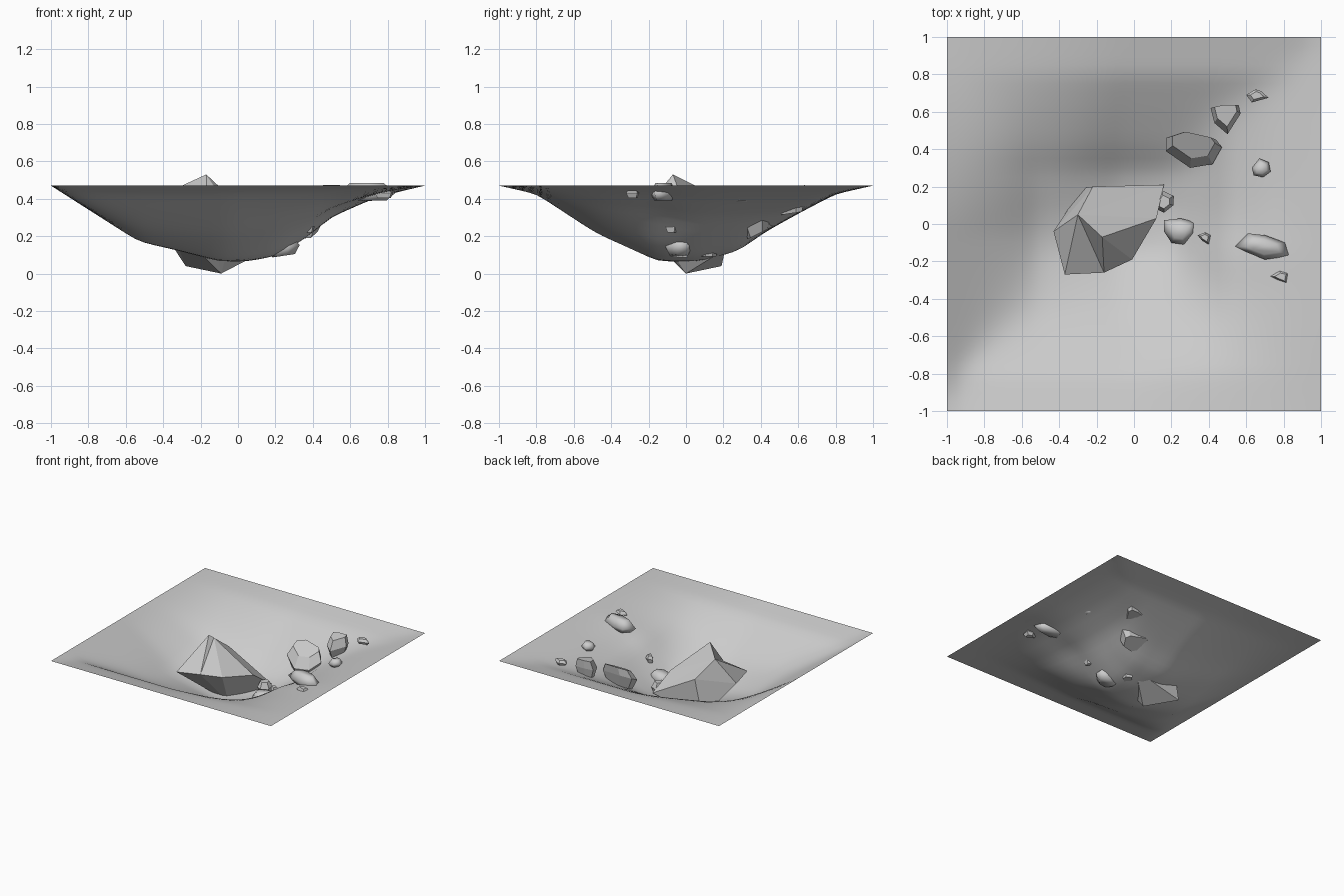
import bpy, bmesh, math

if "Cube" in bpy.data.objects:
    bpy.data.objects.remove(bpy.data.objects["Cube"])

RIM, FLOOR = 0.47, 0.065
# bowl profiles along x and along y
PX = [(-1, .47), (-.53, .17), (-.33, .125), (-.1, .065), (.05, .065),
      (.22, .095), (.37, .19), (.5, .3), (.7, .39), (.85, .435), (1, .47)]
PY = [(-1, .47), (-.8, .425), (-.48, .215), (-.15, .065), (.07, .065),
      (.28, .12), (.42, .22), (.6, .32), (.8, .425), (1, .47)]
# gentle swellings of the ground: x, y, height, radius
BUMPS = [(.42, -.14, .03, .15), (.68, -.12, .015, .18)]


def depth(profile, v):
    for (a, za), (b, zb) in zip(profile, profile[1:]):
        if v <= b + 1e-6:
            z = za + (zb - za) * (v - a) / (b - a)
            return (RIM - z) / (RIM - FLOOR)
    return 0.0


def ground(x, y):
    tx, ty = depth(PX, x), depth(PY, y)
    if min(tx, ty) < 1e-3:
        return RIM
    # the bowl is stretched along one diagonal and filled in along the other
    q = (x + .05) * (y + .05)
    p = 2 + max(-1, min(1, q * 10))
    t = (tx ** -p + ty ** -p - 1) ** (-1 / p) * math.exp(1.5 * min(q, 0))
    z = RIM - (RIM - FLOOR) * t
    for bx, by, h, r in BUMPS:
        z += h * math.exp(-((x - bx) ** 2 + (y - by) ** 2) / (r * r))
    return min(z, RIM)


def finish(name, bm, smooth):
    me = bpy.data.meshes.new(name)
    bm.normal_update()
    bm.to_mesh(me)
    bm.free()
    for f in me.polygons:
        f.use_smooth = smooth
    ob = bpy.data.objects.new(name, me)
    bpy.context.collection.objects.link(ob)


def rock(name, outline, z, up, down, slope=(0, 0), top=.6, shift=(0, 0), smooth=False):
    """Boulder: widest ring from outline, smaller rings above and below, tilted by slope."""
    n = len(outline)
    cx = sum(p[0] for p in outline) / n
    cy = sum(p[1] for p in outline) / n
    bm = bmesh.new()
    for s, dz, sh in ((1, 0, 0), (top, up, 1), (.7, -down, 0)):
        for x, y in outline:
            dx, dy = (x - cx) * s + shift[0] * sh, (y - cy) * s + shift[1] * sh
            bm.verts.new((cx + dx, cy + dy, z + dz + slope[0] * dx + slope[1] * dy))
    res = bmesh.ops.convex_hull(bm, input=bm.verts)
    junk = {v for v in res["geom_interior"] + res["geom_unused"]
            if isinstance(v, bmesh.types.BMVert)}
    bmesh.ops.delete(bm, geom=list(junk), context='VERTS')
    bmesh.ops.recalc_face_normals(bm, faces=bm.faces)
    finish(name, bm, smooth)


# crater sheet
bm = bmesh.new()
bmesh.ops.create_grid(bm, x_segments=40, y_segments=40, size=1)
for v in bm.verts:
    v.co.z = ground(v.co.x, v.co.y)
for _ in range(2):
    bmesh.ops.smooth_vert(bm, verts=[v for v in bm.verts if not v.is_boundary],
                          factor=.5, use_axis_z=True)
finish("crater_ground", bm, True)

# large central boulder: ring A-G, shoulder H, peak P, base Q and R
corners = dict(
    A=(-.37, -.27, .27), B=(-.16, -.26, .3), C=(-.01, -.19, .29), D=(.12, .03, .26),
    E=(.16, .21, .13), F=(-.22, .2, .34), G=(-.43, -.04, .27),
    H=(-.3, .05, .47), P=(-.17, -.07, .53), Q=(-.09, 0, 0), R=(-.28, .19, .04))
bm = bmesh.new()
vert = {k: bm.verts.new(c) for k, c in corners.items()}
for tri in ("HGA HAB HBP PBC PCD HPD HDE HEF HFG "
            "QBA QCB QDC QED QRE RFE RGF RAG RQA").split():
    bm.faces.new([vert[k] for k in tri])
bmesh.ops.recalc_face_normals(bm, faces=bm.faces)
finish("large_boulder", bm, False)

# angular rocks
rock("slab_rock", [(.17, .46), (.26, .49), (.44, .45), (.47, .41), (.42, .32), (.3, .3), (.17, .39)],
     .31, .06, .09, (0, .5), .75, (0, .025))
rock("upper_rock", [(.41, .62), (.48, .635), (.56, .635), (.57, .59), (.5, .48), (.43, .54)],
     .4, .065, .075, (0, .15), .75, (0, .015))
rock("inner_rock", [(.11, .12), (.15, .18), (.21, .15), (.21, .1), (.16, .06), (.12, .08)],
     .145, .045, .055)
rock("far_chip", [(.6, .69), (.65, .72), (.68, .71), (.72, .675), (.63, .65)],
     .435, .02, .02)
rock("small_chip", [(.34, -.06), (.38, -.045), (.41, -.06), (.4, -.11), (.36, -.085)],
     .25, .025, .03)
rock("edge_chip", [(.73, -.28), (.78, -.25), (.83, -.26), (.82, -.32), (.77, -.3)],
     .43, .025, .025)

# rounded rocks
rock("floor_rock", [(.16, .02), (.25, .03), (.33, .01), (.33, -.05), (.27, -.11), (.2, -.1), (.16, -.04)],
     .14, .045, .045, (.15, 0), smooth=True)
rock("long_rock", [(.54, -.12), (.61, -.05), (.7, -.06), (.81, -.1), (.84, -.17), (.7, -.19), (.6, -.15)],
     .43, .055, .04, smooth=True)
rock("side_rock", [(.63, .3), (.67, .35), (.72, .33), (.73, .28), (.69, .25), (.64, .26)],
     .41, .03, .025, (.1, 0), smooth=True)
